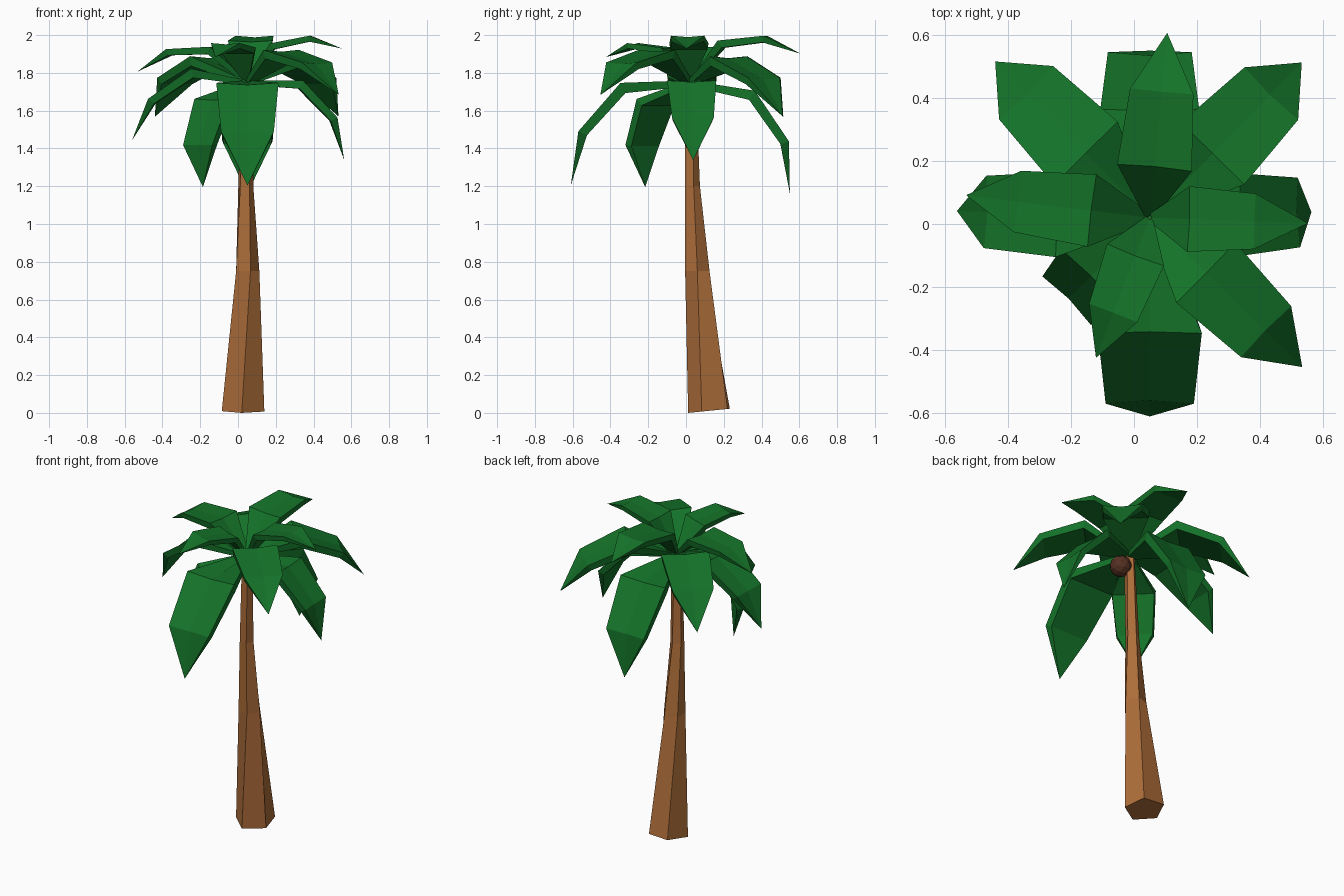
import bpy, bmesh, math
from mathutils import Vector

if "Cube" in bpy.data.objects:
    bpy.data.objects.remove(bpy.data.objects["Cube"])

CROWN = Vector((0.05, 0.02, 1.76))


def material(name, rgb):
    m = bpy.data.materials.new(name)
    m.diffuse_color = (*rgb, 1)
    m.use_nodes = True
    m.node_tree.nodes["Principled BSDF"].inputs["Base Color"].default_value = m.diffuse_color
    return m


GREEN = material("leaf green", (0.007, 0.17, 0.022))
BROWN = material("bark brown", (0.42, 0.155, 0.042))
DARK = material("coconut brown", (0.09, 0.03, 0.016))


def finish(bm, name, mat):
    bmesh.ops.recalc_face_normals(bm, faces=bm.faces)
    me = bpy.data.meshes.new(name)
    bm.to_mesh(me)
    bm.free()
    me.materials.append(mat)
    ob = bpy.data.objects.new(name, me)
    bpy.context.collection.objects.link(ob)
    return ob


def loft(bm, rings):
    """Skin a list of equal-length vertex rings."""
    for a, b in zip(rings, rings[1:]):
        n = len(a)
        for i in range(n):
            j = (i + 1) % n
            bm.faces.new((a[i], a[j], b[j], b[i]))


# Trunk: twisted five-sided tube, leaning back at the foot
bm = bmesh.new()
rings = []
for x, y, z, r, turn in [(0.03, 0.13, 0, 0.119, -95), (0.045, 0.06, 0.75, 0.068, -72),
                         (0.04, 0.032, 1.2, 0.042, -60), (0.05, 0.02, 1.75, 0.032, -50)]:
    ring = []
    for k in range(5):
        a = math.radians(turn + 72 * k)
        px, py = x + r * math.cos(a), y + r * math.sin(a)
        pz = 0.1 * (py - 0.011) if z == 0 else z      # tilted foot
        ring.append(bm.verts.new((px, py, pz)))
    rings.append(ring)
loft(bm, rings)
bm.faces.new(rings[0])
bm.faces.new(rings[-1])
finish(bm, "trunk", BROWN)


def frond(name, azimuth, pitch, s):
    """Three-segment drooping leaf with a flat, slightly grooved top."""
    az = math.radians(azimuth)
    out = Vector((math.cos(az), math.sin(az), 0))
    side = Vector((-math.sin(az), math.cos(az), 0))
    angles = [math.radians(pitch + d) for d in (0, -47, -80)]
    pts = [CROWN.copy()]
    for length, a in zip((0.367, 0.34, 0.29), angles):
        pts.append(pts[-1] + s * length * (out * math.cos(a) + Vector((0, 0, math.sin(a)))))
    bends = [angles[0], (angles[0] + angles[1]) / 2, (angles[1] + angles[2]) / 2]
    bm = bmesh.new()
    rings = []
    for p, a, w, t in zip(pts, bends, (0.02, 0.165, 0.14), (0.03, 0.06, 0.05)):
        up = Vector((0, 0, math.cos(a))) - out * math.sin(a)
        w, t, dip = w * s, t * s, 0.012 * s
        ring = [p + side * w, p - up * dip, p - side * w,
                p - side * w * 0.95 - up * t, p - up * t, p + side * w * 0.95 - up * t]
        rings.append([bm.verts.new(v) for v in ring])
    loft(bm, rings)
    bm.faces.new(rings[0])
    tip = bm.verts.new(pts[3])
    end = rings[-1]
    for i in range(6):
        bm.faces.new((end[i], end[(i + 1) % 6], tip))
    finish(bm, name, GREEN)


# Crown: azimuth, pitch of the first segment, size
for name, az, pitch, s in [
    ("front_low_frond", -90, -2, 1.0),
    ("front_left_low_frond", -135, -20, 0.78),
    ("right_low_frond", 2, 0, 0.79),
    ("left_low_frond", 178, 12, 0.82),
    ("back_low_frond", 90, -9, 0.95),
    ("back_left_frond", 134.7, 24, 0.86),
    ("back_right_frond", 45.6, 24, 0.85),
    ("front_right_frond", -44.4, 33, 0.81),
    ("left_high_frond", 173, 44, 0.70),
    ("right_high_frond", -2, 58, 0.63),
    ("back_high_frond", 84.6, 53, 0.72),
    ("front_high_frond", -111, 54, 0.585),
]:
    frond(name, az, pitch, s)

# Coconut under the crown
bm = bmesh.new()
bmesh.ops.create_icosphere(bm, subdivisions=2, radius=0.065)
finish(bm, "coconut", DARK).location = (0.10, 0.0, 1.67)
